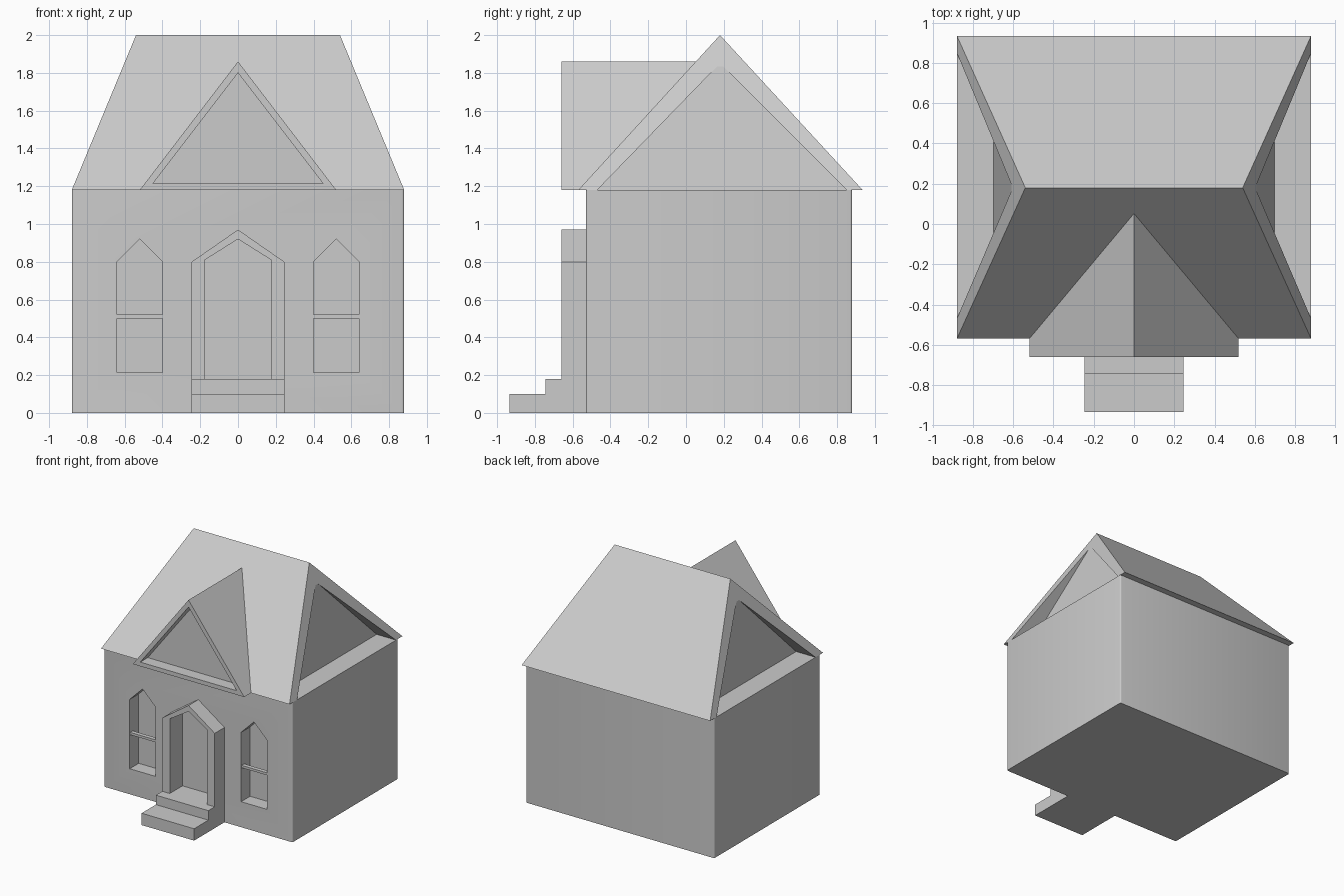
import bpy, bmesh
from mathutils import Vector

if "Cube" in bpy.data.objects:
    bpy.data.objects.remove(bpy.data.objects["Cube"], do_unlink=True)

grey = bpy.data.materials.new("plain grey")
grey.use_nodes = True
grey.diffuse_color = (0.6, 0.6, 0.6, 1)
grey.node_tree.nodes["Principled BSDF"].inputs["Base Color"].default_value = (0.6, 0.6, 0.6, 1)


def hull(name, points):
    """Convex solid wrapped around a few corner points."""
    bm = bmesh.new()
    for p in points:
        bm.verts.new(p)
    bmesh.ops.convex_hull(bm, input=bm.verts)
    bmesh.ops.dissolve_limit(bm, angle_limit=0.01, verts=bm.verts, edges=bm.edges)
    bmesh.ops.recalc_face_normals(bm, faces=bm.faces)
    mesh = bpy.data.meshes.new(name)
    bm.to_mesh(mesh)
    bm.free()
    mesh.materials.append(grey)
    obj = bpy.data.objects.new(name, mesh)
    bpy.context.collection.objects.link(obj)
    return obj


def extrude_y(name, outline, y0, y1):
    """Front-facing outline of (x, z) points pushed from y0 to y1."""
    return hull(name, [(x, y, z) for x, z in outline for y in (y0, y1)])


def box(name, x, y, z):
    return extrude_y(name, [(x[0], z[0]), (x[1], z[0]), (x[1], z[1]), (x[0], z[1])], *y)


def arch(cx, half, bottom, shoulder, peak):
    """Pointed opening used for the door and windows."""
    return [(cx - half, bottom), (cx + half, bottom), (cx + half, shoulder),
            (cx, peak), (cx - half, shoulder)]


def cut(cutter, *targets):
    cutter.hide_render = True
    for obj in targets:
        mod = obj.modifiers.new("cut", 'BOOLEAN')
        mod.operation = 'DIFFERENCE'
        mod.solver = 'EXACT'
        mod.object = cutter
        bpy.context.view_layer.objects.active = obj
        bpy.ops.object.modifier_apply(modifier=mod.name)
    bpy.data.objects.remove(cutter, do_unlink=True)


EAVE = 1.18
RIDGE_Y = 0.18

# Walls, with softly rounded upright corners
walls = box("walls", (-0.88, 0.88), (-0.53, 0.88), (0, EAVE))
bm = bmesh.new()
bm.from_mesh(walls.data)
corners = [e for e in bm.edges if abs((e.verts[0].co - e.verts[1].co).z) > 1]
bmesh.ops.bevel(bm, geom=corners, offset=0.012, segments=3, profile=0.5, affect='EDGES')
bm.to_mesh(walls.data)
bm.free()

# Main roof with inward leaning gable ends
roof = hull("main_roof", [(s * x, y, z) for s in (-1, 1) for x, y, z in
                          [(0.88, -0.57, EAVE), (0.88, 0.935, EAVE), (0.54, RIDGE_Y, 2.0)]])
for s in (-1, 1):
    recess = [(-0.475, EAVE - 0.005, 0.70), (0.855, EAVE - 0.005, 0.70), (RIDGE_Y, 1.85, 0.607)]
    cut(hull("gable_cutter", [(s * x, y, z) for y, z, inner in recess for x in (inner, 1.1)]), roof)

# Front dormer with a sunken gable panel
dormer = extrude_y("dormer", [(-0.52, EAVE), (0.52, EAVE), (0, 1.86)], -0.66, 0.09)
cut(extrude_y("dormer_cutter", [(-0.45, 1.215), (0.45, 1.215), (0, 1.80)], -0.8, -0.56), dormer)

# Door surround and sunken door
door_frame = extrude_y("door_frame", arch(0, 0.245, 0.0, 0.80, 0.97), -0.66, -0.529)
cut(extrude_y("door_cutter", arch(0, 0.175, 0.18, 0.81, 0.92), -0.8, -0.49), door_frame, walls)

# Pointed windows, each with a crossbar
for side, cx in (("right", -0.52), ("left", 0.52)):
    cut(extrude_y("window_cutter", arch(cx, 0.12, 0.215, 0.80, 0.92), -0.8, -0.41), walls)
    box(side + "_window_bar", (cx - 0.12, cx + 0.12), (-0.525, -0.49), (0.50, 0.52))

# Front steps
box("lower_step", (-0.245, 0.245), (-0.935, -0.529), (0, 0.10))
box("upper_step", (-0.245, 0.245), (-0.745, -0.529), (0.10, 0.18))

# Smooth shading on the rounded corners, sharp elsewhere
bpy.ops.object.select_all(action='DESELECT')
walls.select_set(True)
bpy.context.view_layer.objects.active = walls
bpy.ops.object.shade_smooth_by_angle(angle=0.7)
